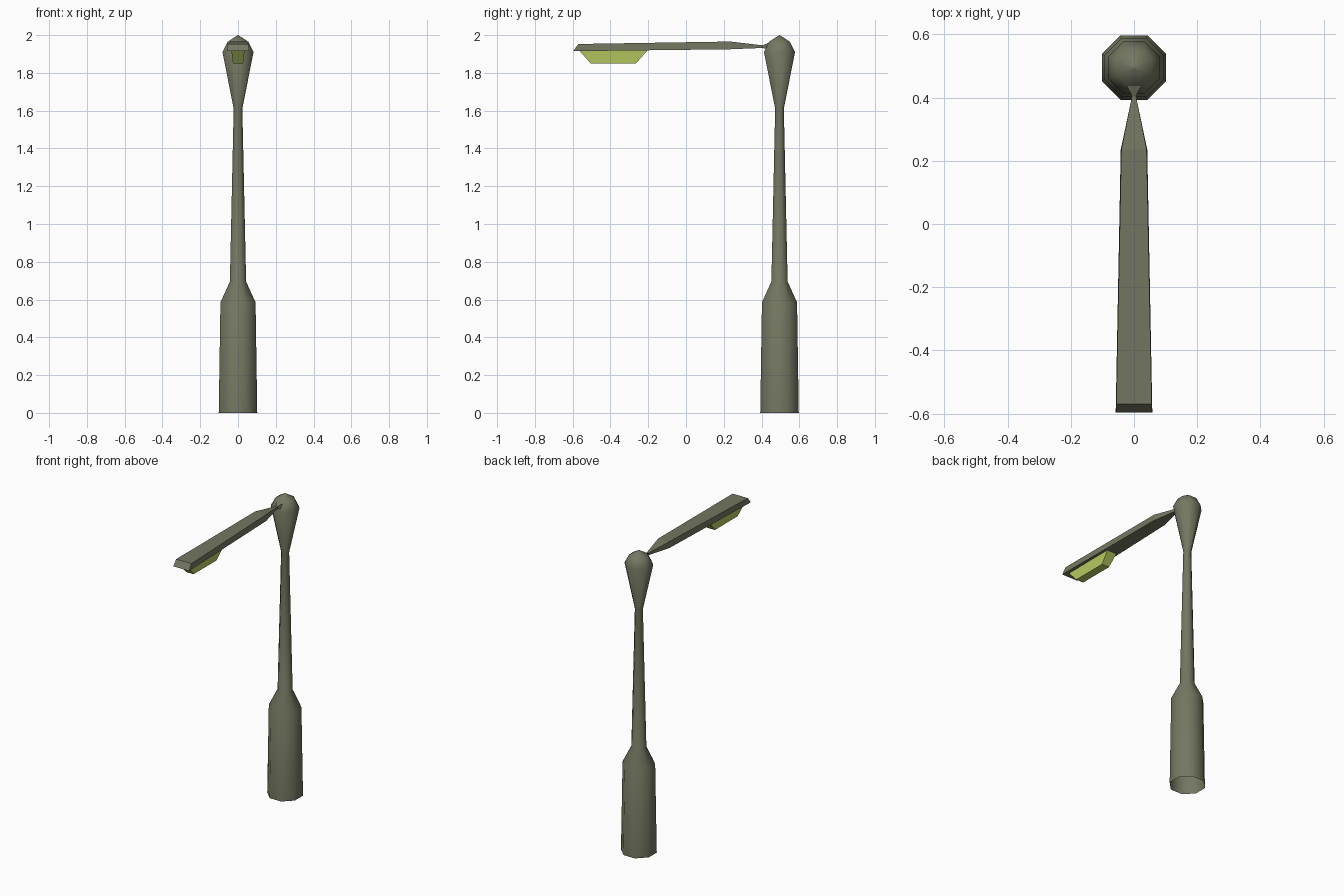
import bpy, math

if "Cube" in bpy.data.objects:
    bpy.data.objects.remove(bpy.data.objects["Cube"])

def material(name, rgb):
    m = bpy.data.materials.new(name)
    m.diffuse_color = (*rgb, 1)
    m.use_nodes = True
    m.node_tree.nodes["Principled BSDF"].inputs["Base Color"].default_value = m.diffuse_color
    return m

OLIVE = material("olive grey metal", (0.175, 0.185, 0.12))
LIME = material("lime lamp glass", (0.48, 0.61, 0.12))

def loft(name, rings, mat, cap_start=True, cap_end=True, smooth=None):
    """Skin a list of equal-length point rings into one mesh."""
    n = len(rings[0])
    verts = [p for r in rings for p in r]
    faces = [(i * n + j, i * n + (j + 1) % n, (i + 1) * n + (j + 1) % n, (i + 1) * n + j)
             for i in range(len(rings) - 1) for j in range(n)]
    if cap_start:
        faces.append(tuple(reversed(range(n))))
    if cap_end:
        faces.append(tuple(range(len(verts) - n, len(verts))))
    me = bpy.data.meshes.new(name)
    me.from_pydata(verts, [], faces)
    me.materials.append(mat)
    ob = bpy.data.objects.new(name, me)
    bpy.context.collection.objects.link(ob)
    bpy.context.view_layer.objects.active = ob
    ob.select_set(True)
    if smooth:
        bpy.ops.object.shade_smooth_by_angle(angle=math.radians(smooth))
    ob.select_set(False)
    return ob

# Octagonal pole, flats facing the axes, open underneath
POLE_Y = 0.495
def octagon(apothem, z):
    r = apothem / math.cos(math.pi / 8)
    return [(r * math.cos(a), POLE_Y + r * math.sin(a), z)
            for a in (math.pi / 8 + k * math.pi / 4 for k in range(8))]

profile = [(0.102, 0), (0.093, 0.585), (0.043, 0.695), (0.023, 1.61),
           (0.082, 1.91), (0.055, 1.965), (0.001, 2.0)]
loft("pole", [octagon(r, z) for r, z in profile], OLIVE, cap_start=False, smooth=60)

# Tapering arm, pinched at the neck and flaring into the pole head
# each section: y bottom, y top, half width bottom, half width top, z bottom, z top
def section(yb, yt, wb, wt, zb, zt):
    return [(-wb, yb, zb), (wb, yb, zb), (wt, yt, zt), (-wt, yt, zt)]

arm = [(-0.597, -0.57, 0.058, 0.056, 1.915, 1.953),
       (0.235, 0.235, 0.042, 0.040, 1.925, 1.966),
       (0.405, 0.405, 0.006, 0.006, 1.932, 1.946),
       (0.45, 0.44, 0.032, 0.025, 1.92, 1.96)]
loft("arm", [section(*s) for s in arm], OLIVE)

# Lamp glass: inverted tapered tray under the arm tip
def rect(y0, y1, w, z):
    return [(-w, y0, z), (w, y0, z), (w, y1, z), (-w, y1, z)]

loft("lamp_glass", [rect(-0.505, -0.265, 0.027, 1.85),
                    rect(-0.565, -0.205, 0.035, 1.918)], LIME)
